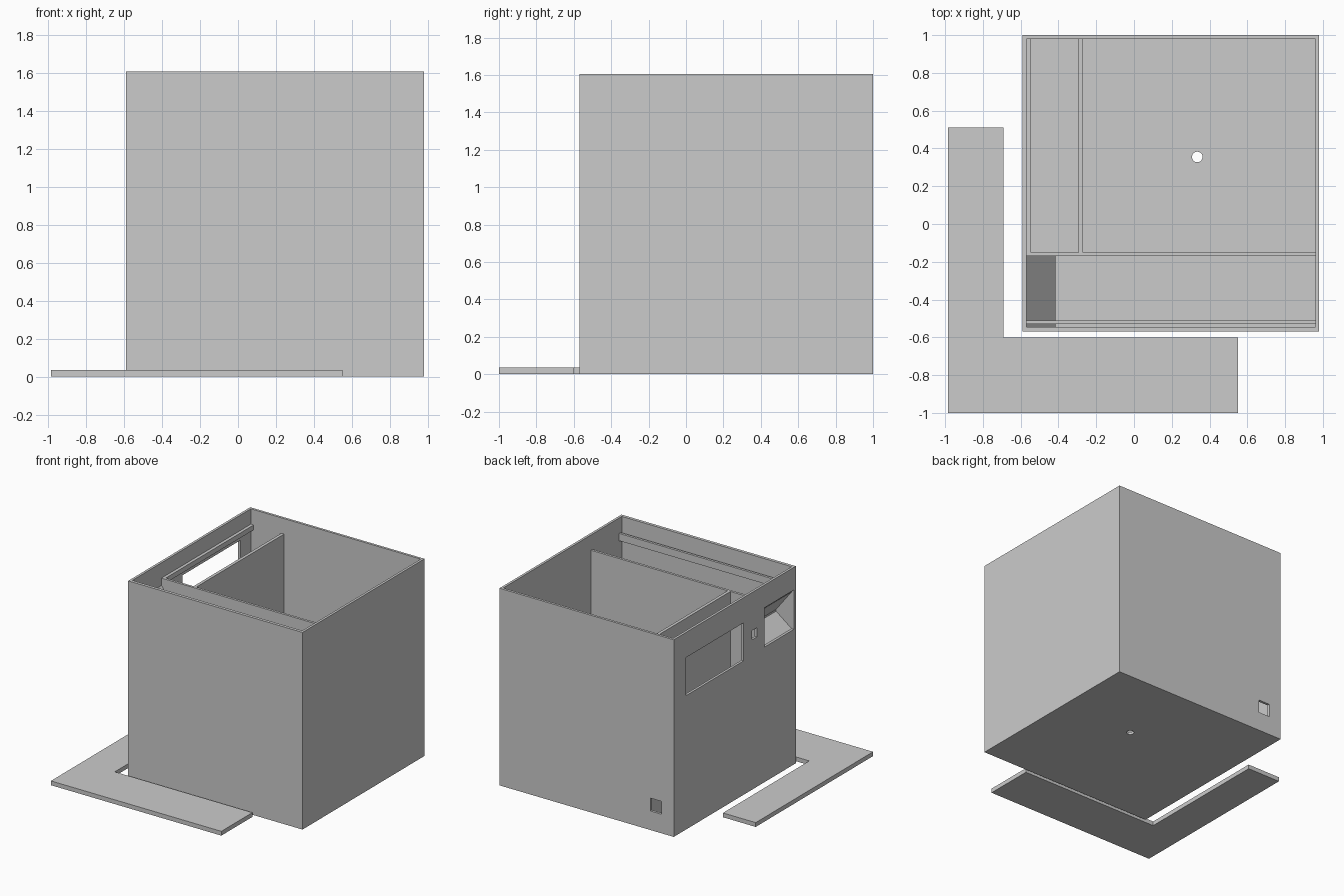
import bpy, bmesh
from mathutils import Vector

default = bpy.data.objects.get("Cube")
if default:
    bpy.data.objects.remove(default, do_unlink=True)

grey = bpy.data.materials.new("plain grey")
grey.use_nodes = True
colour = (0.6, 0.6, 0.6, 1)
grey.diffuse_color = colour
grey.node_tree.nodes["Principled BSDF"].inputs["Base Color"].default_value = colour


def finish(name, bm):
    bmesh.ops.recalc_face_normals(bm, faces=bm.faces)
    mesh = bpy.data.meshes.new(name)
    bm.to_mesh(mesh)
    bm.free()
    mesh.materials.append(grey)
    obj = bpy.data.objects.new(name, mesh)
    bpy.context.collection.objects.link(obj)
    return obj


def box(name, x, y, z):
    """Box given by its range along each axis."""
    bm = bmesh.new()
    bmesh.ops.create_cube(bm, size=1)
    for v in bm.verts:
        v.co = Vector([r[0] if c < 0 else r[1] for c, r in zip(v.co, (x, y, z))])
    return finish(name, bm)


def prism(name, outline, offset):
    """Closed outline pushed along an offset vector."""
    bm = bmesh.new()
    face = bm.faces.new([bm.verts.new(p) for p in outline])
    new = bmesh.ops.extrude_face_region(bm, geom=[face])["geom"]
    moved = [g for g in new if isinstance(g, bmesh.types.BMVert)]
    bmesh.ops.translate(bm, verts=moved, vec=offset)
    # the extrusion keeps the starting face, which closes the solid
    return finish(name, bm)


def cut(target, cutter):
    cutter.hide_render = True
    mod = target.modifiers.new("cut", "BOOLEAN")
    mod.operation = "DIFFERENCE"
    mod.solver = "EXACT"
    mod.object = cutter
    bpy.context.view_layer.objects.active = target
    bpy.ops.object.modifier_apply(modifier=mod.name)
    bpy.data.objects.remove(cutter, do_unlink=True)


# Main dimensions
LEFT, RIGHT, FRONT, BACK, TOP = -0.59, 0.98, -0.57, 1.0, 1.605
IN_L, IN_R, IN_F, IN_B, FLOOR = -0.57, 0.96, -0.545, 0.98, 0.02
LEDGE = 1.48

# Open-topped case
case = box("case", (LEFT, RIGHT), (FRONT, BACK), (0, TOP))
cut(case, box("cavity", (IN_L, IN_R), (IN_F, IN_B), (FLOOR, TOP + 0.2)))

# Side openings: display window, small switch hole, pocket mouth
for y, z in (((0.10, 0.845), (1.09, 1.40)),
             ((-0.07, -0.005), (1.22, 1.295)),
             ((IN_F, -0.17), (1.10, 1.42))):
    cut(case, box("opening", (LEFT - 0.1, IN_L + 0.01), y, z))

# Cable hole low in the back
cut(case, box("cable_hole", (-0.48, -0.38), (IN_B - 0.01, BACK + 0.1), (0.155, 0.26)))

# Round drain hole in the floor
bm = bmesh.new()
bmesh.ops.create_cone(bm, cap_ends=True, segments=32, radius1=0.028, radius2=0.028, depth=0.2)
drain = finish("drain", bm)
drain.location = (0.335, 0.355, 0)
bpy.context.view_layer.update()
cut(case, drain)

# Inner dividers and support rails
box("cross_divider", (IN_L, IN_R), (-0.17, -0.15), (FLOOR, LEDGE))
box("side_divider", (-0.295, -0.27), (-0.15, IN_B), (FLOOR, LEDGE))
box("side_rail", (IN_L, -0.545), (-0.15, IN_B), (1.44, LEDGE))
box("front_rail", (IN_L, IN_R), (-0.53, -0.51), (1.42, LEDGE))

# Wedge-shaped pocket behind the front side opening
pocket = [(IN_L, 1.42), (-0.415, 1.22), (-0.415, 1.19), (IN_L, 1.08),
          (IN_L, 1.10), (-0.43, 1.205), (-0.43, 1.22), (IN_L, 1.40)]
prism("side_pocket", [(x, IN_F, z) for x, z in pocket], (0, -0.17 - IN_F, 0))

# Flat L-shaped plate lying beside the case
plate = [(-0.985, -1), (0.55, -1), (0.55, -0.6), (-0.69, -0.6), (-0.69, 0.51), (-0.985, 0.51)]
prism("corner_plate", [(x, y, 0) for x, y in plate], (0, 0, 0.035))
